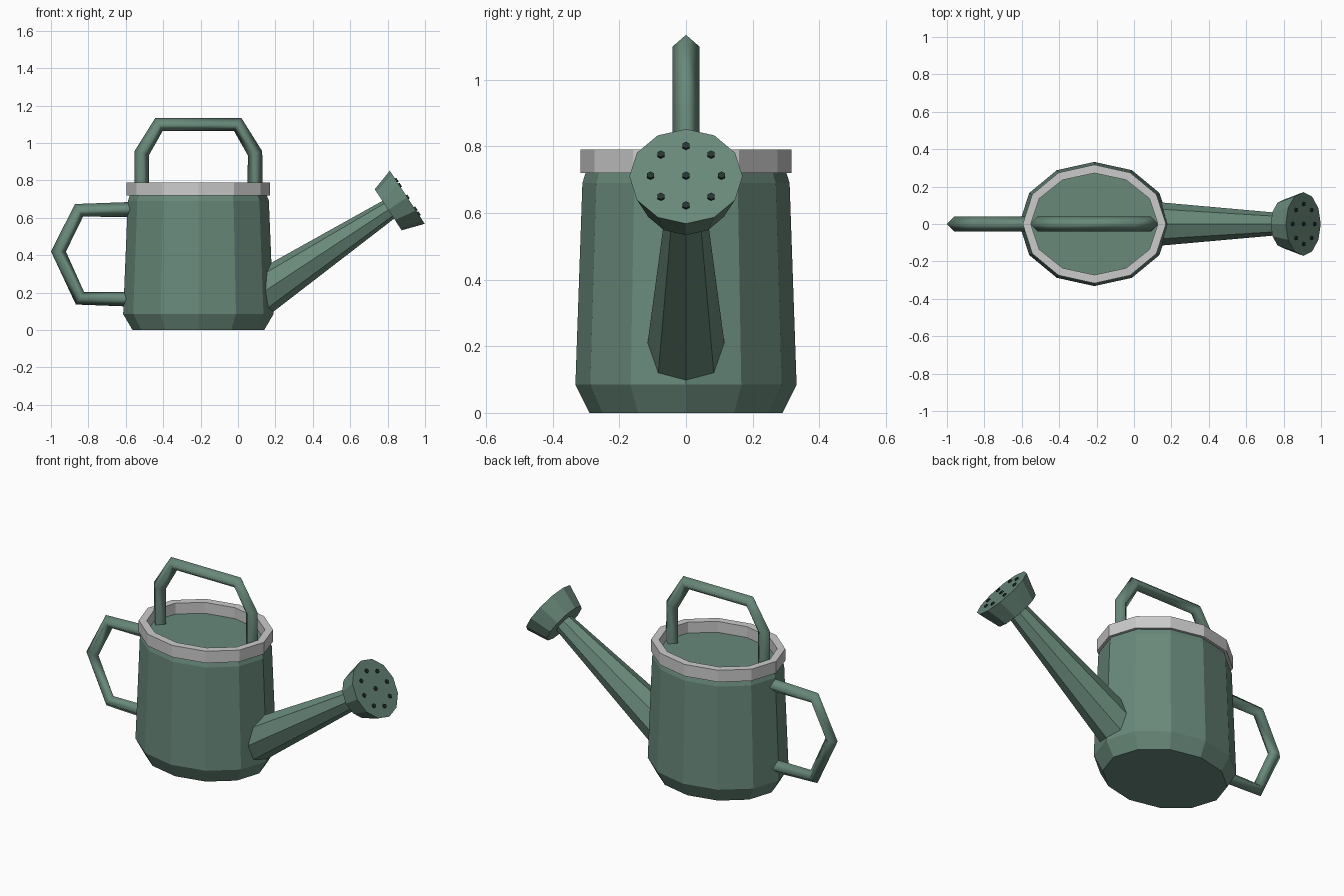
import bpy, bmesh
from math import sin, cos, pi
from mathutils import Vector

if "Cube" in bpy.data.objects:
    bpy.data.objects.remove(bpy.data.objects["Cube"])

def material(name, col):
    m = bpy.data.materials.new(name)
    m.diffuse_color = (*col, 1)
    m.use_nodes = True
    m.node_tree.nodes["Principled BSDF"].inputs["Base Color"].default_value = m.diffuse_color
    return m

green = material("green_enamel", (0.14, 0.25, 0.195))
dark = material("dark_holes", (0.02, 0.035, 0.03))

def loft(name, rings, mat=None, closed=False, smooth=False):
    """Skin a list of point rings; cap the ends, or join last to first."""
    bm = bmesh.new()
    vr = [[bm.verts.new(p) for p in r] for r in rings]
    n = len(vr[0])
    pairs = list(zip(vr, vr[1:])) + ([(vr[-1], vr[0])] if closed else [])
    for a, b in pairs:
        for i in range(n):
            j = (i + 1) % n
            bm.faces.new((a[i], a[j], b[j], b[i])).smooth = smooth
    if not closed:
        bm.faces.new(vr[0][::-1])
        bm.faces.new(vr[-1])
    bmesh.ops.recalc_face_normals(bm, faces=bm.faces[:])
    me = bpy.data.meshes.new(name)
    bm.to_mesh(me)
    bm.free()
    ob = bpy.data.objects.new(name, me)
    bpy.context.collection.objects.link(ob)
    if mat:
        me.materials.append(mat)
    return ob

def ring(c, u, v, ru, rv, n):
    return [c + u * ru * cos(2 * pi * i / n) + v * rv * sin(2 * pi * i / n) for i in range(n)]

X, Y, Z = Vector((1, 0, 0)), Vector((0, 1, 0)), Vector((0, 0, 1))
CX = -0.212

def oval(z, rx, ry):
    return ring(Vector((CX, 0, z)), X, Y, rx, ry, 12)

# Can body: chamfered foot, tapered wall, small shoulder
loft("can_body", [oval(0, 0.352, 0.29), oval(0.085, 0.402, 0.332),
                  oval(0.69, 0.377, 0.311), oval(0.725, 0.365, 0.30)], green)

# Grey rim band around the top
loft("rim", [oval(0.72, 0.383, 0.317), oval(0.79, 0.383, 0.317),
             oval(0.79, 0.34, 0.272), oval(0.72, 0.34, 0.272)], closed=True)

# Handles: four-sided smooth tubes along paths in the xz plane
def tube(name, path, r):
    pts = [Vector((x, 0, z)) for x, z in path]
    rings = []
    for i, p in enumerate(pts):
        t = Vector()
        if i:
            t += (p - pts[i - 1]).normalized()
        if i < len(pts) - 1:
            t += (pts[i + 1] - p).normalized()
        rings.append(ring(p, t.normalized().cross(Y), Y, r, r, 4))
    return loft(name, rings, green, smooth=True)

half = [(0.303, 0.70), (0.303, 0.945), (0.21, 1.10)]
tube("top_handle", [(CX - x, z) for x, z in half] + [(CX + x, z) for x, z in half[::-1]], 0.04)
tube("side_handle", [(-0.56, 0.645), (-0.85, 0.64), (-0.96, 0.42),
                     (-0.845, 0.17), (-0.56, 0.165)], 0.04)

# Spout, rose and holes share one tilted axis
face_c = Vector((0.905, 0, 0.71))
d = Vector((0.835, 0, 0.55)).normalized()
up = d.cross(Y) * -1

def disc(dist, r, n, off=Vector()):
    return ring(face_c + d * dist + off, up, Y, r, r, n)

loft("spout", [disc(-1.0, 0.122, 8), disc(-0.11, 0.056, 8)], green)
loft("rose", [disc(-0.122, 0.131, 12), disc(0, 0.17, 12)], green)

offsets = [Vector()] + [up * 0.107 * cos(k * pi / 4) + Y * 0.107 * sin(k * pi / 4) for k in range(8)]
for k, o in enumerate(offsets):
    loft(f"rose_hole_{k}", [disc(-0.01, 0.012, 6, o), disc(0.008, 0.012, 6, o)], dark)
